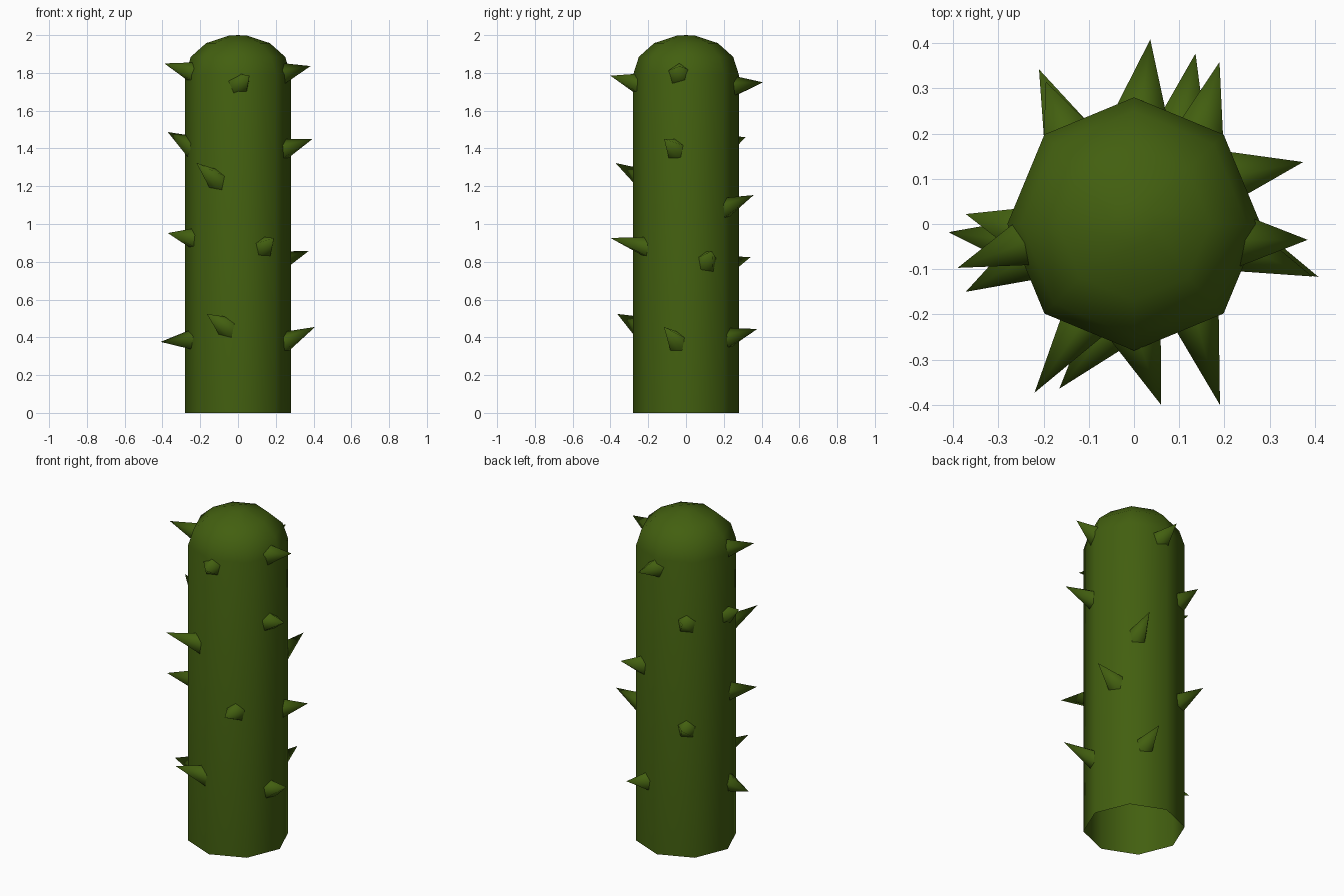
import bpy
import bmesh
from math import pi, sin, cos, radians
from mathutils import Vector, Matrix

cube = bpy.data.objects.get("Cube")
if cube:
    bpy.data.objects.remove(cube, do_unlink=True)

green = bpy.data.materials.new("cactus_green")
green.use_nodes = True
colour = (0.055, 0.115, 0.005, 1)
green.diffuse_color = colour
bsdf = next(n for n in green.node_tree.nodes if n.type == 'BSDF_PRINCIPLED')
bsdf.inputs["Base Color"].default_value = colour


def finish(name, bm):
    """Turn a bmesh into a smooth green object."""
    bmesh.ops.recalc_face_normals(bm, faces=bm.faces)
    for f in bm.faces:
        f.smooth = True
    mesh = bpy.data.meshes.new(name)
    bm.to_mesh(mesh)
    bm.free()
    mesh.materials.append(green)
    obj = bpy.data.objects.new(name, mesh)
    bpy.context.collection.objects.link(obj)
    return obj


# Eight-sided trunk with a domed top and an open bottom
RADIUS, SHOULDER, DOME = 0.28, 1.79, 0.21
bm = bmesh.new()
profile = [(RADIUS, 0)]
for deg in (0, 27, 53, 80, 90):
    a = radians(deg)
    profile.append((RADIUS * cos(a), SHOULDER + DOME * sin(a)))
points = [bm.verts.new((r, 0, z)) for r, z in profile]
edges = [bm.edges.new(pair) for pair in zip(points, points[1:])]
bmesh.ops.spin(bm, geom=points + edges, cent=(0, 0, 0), axis=(0, 0, 1),
               angle=2 * pi, steps=8, use_duplicate=False)
bmesh.ops.remove_doubles(bm, verts=bm.verts, dist=0.0005)
finish("trunk", bm)


def spine(name, base, tip):
    """Five-sided spike rooted a little under the skin."""
    base, tip = Vector(base), Vector(tip)
    root = base + (base - tip) * 0.25
    axis = tip - root
    up = (Vector((0, 0, 1)) - axis * (axis.z / axis.length_squared)).normalized()
    z = axis.normalized()
    frame = Matrix((up, z.cross(up), z)).transposed().to_4x4()
    bm = bmesh.new()
    bmesh.ops.create_cone(bm, segments=5, radius1=0.066, radius2=0,
                          depth=axis.length, cap_ends=False,
                          matrix=Matrix.Translation((root + tip) / 2) @ frame
                          @ Matrix.Rotation(-pi / 2, 4, 'Z'))
    bmesh.ops.remove_doubles(bm, verts=bm.verts, dist=0.0005)
    finish(name, bm)


# Spines per side: point on the skin, then tip
spines = {
    "front_spine": [
        ((0.013, -0.265, 1.745), (0.06, -0.40, 1.785)),
        ((-0.12, -0.23, 1.24), (-0.22, -0.373, 1.323)),
        ((0.14, -0.222, 0.88), (0.19, -0.40, 0.926)),
        ((-0.07, -0.25, 0.46), (-0.165, -0.364, 0.524))],
    "right_spine": [
        ((-0.25, -0.045, 1.805), (-0.39, -0.097, 1.85)),
        ((-0.26, -0.01, 1.42), (-0.372, 0.022, 1.487)),
        ((-0.245, -0.08, 0.925), (-0.372, -0.15, 0.952)),
        ((-0.26, -0.04, 0.383), (-0.41, -0.018, 0.376))],
    "left_spine": [
        ((0.26, -0.035, 1.80), (0.384, -0.035, 1.836)),
        ((0.255, -0.06, 1.40), (0.394, -0.116, 1.45)),
        ((0.235, 0.11, 0.805), (0.374, 0.137, 0.857)),
        ((0.255, -0.05, 0.38), (0.408, -0.117, 0.455))],
    "back_spine": [
        ((0.018, 0.27, 1.73), (0.036, 0.408, 1.75)),
        ((-0.155, 0.215, 1.42), (-0.195, 0.315, 1.46)),
        ((0.15, 0.218, 1.09), (0.189, 0.358, 1.153)),
        ((-0.155, 0.215, 0.78), (-0.21, 0.342, 0.825)),
        ((0.108, 0.235, 0.40), (0.136, 0.377, 0.444))],
}
for side, pairs in spines.items():
    for i, (base, tip) in enumerate(pairs, 1):
        spine(f"{side}_{i}", base, tip)
